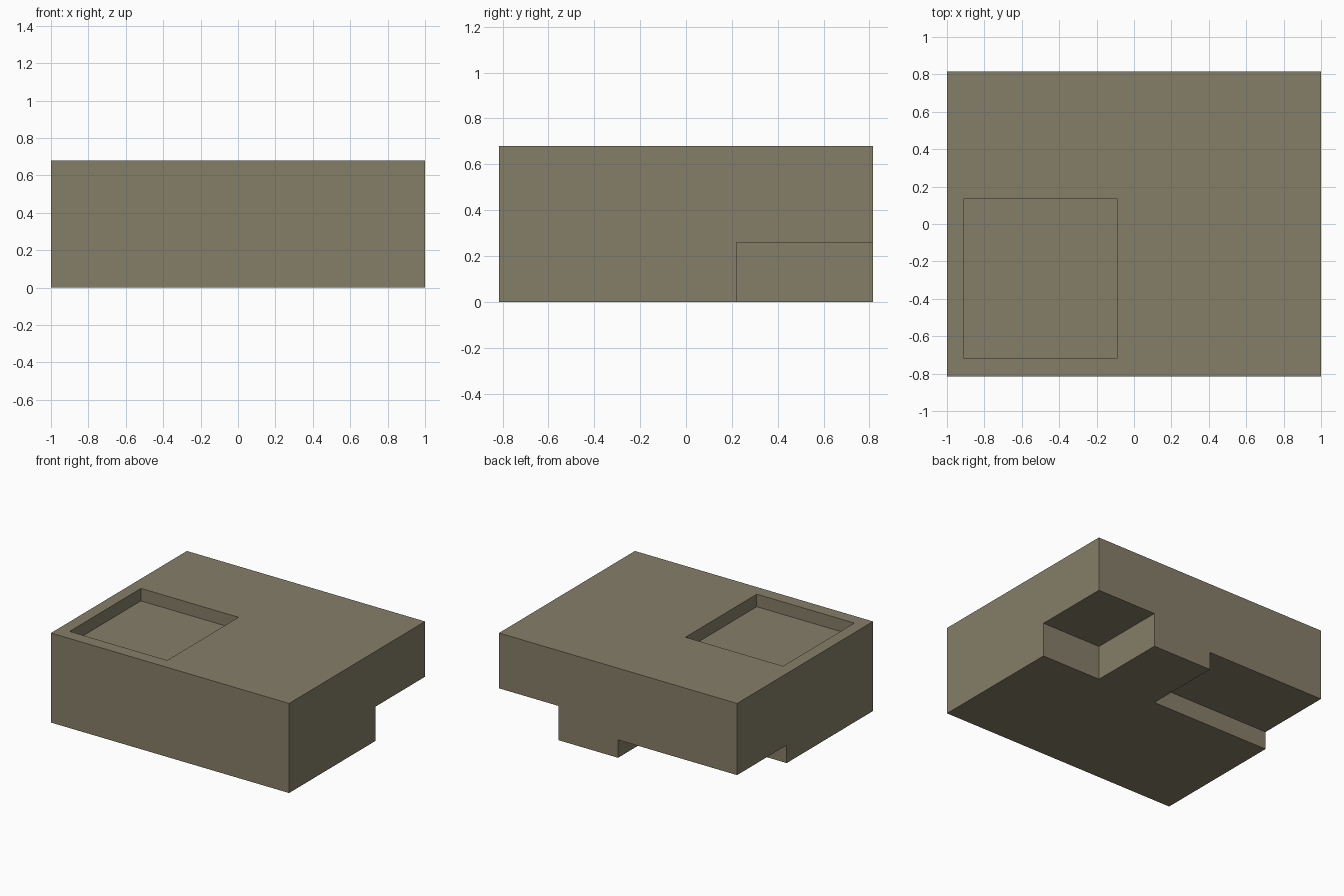
import bpy

if "Cube" in bpy.data.objects:
    bpy.data.objects.remove(bpy.data.objects["Cube"])

# Single flat colour
mat = bpy.data.materials.new("olive grey")
mat.diffuse_color = (0.235, 0.21, 0.14, 1.0)
mat.use_nodes = True
mat.node_tree.nodes["Principled BSDF"].inputs["Base Color"].default_value = mat.diffuse_color


def box(name, x, y, z):
    """Axis-aligned box from (min, max) ranges."""
    bpy.ops.mesh.primitive_cube_add(size=1, location=[sum(r) / 2 for r in (x, y, z)])
    ob = bpy.context.object
    ob.name = name
    ob.scale = [r[1] - r[0] for r in (x, y, z)]
    bpy.ops.object.transform_apply(location=True, rotation=False, scale=True)
    ob.data.materials.append(mat)
    return ob


# Main block
block = box("block", (-1, 1), (-0.815, 0.815), (0, 0.68))

# Top pocket and the two recesses under the back corners
cutters = [
    box("pocket_cutter", (-0.91, -0.09), (-0.72, 0.135), (0.585, 0.9)),
    box("right_recess_cutter", (0.5, 1.2), (0.22, 1), (-0.2, 0.26)),
    box("left_recess_cutter", (-1.2, 0), (0.22, 1), (-0.2, 0.136)),
]
bpy.context.view_layer.objects.active = block
for c in cutters:
    c.hide_render = True
    mod = block.modifiers.new(c.name, "BOOLEAN")
    mod.operation = "DIFFERENCE"
    mod.solver = "EXACT"
    mod.object = c
    bpy.ops.object.modifier_apply(modifier=mod.name)
    bpy.data.objects.remove(c)
